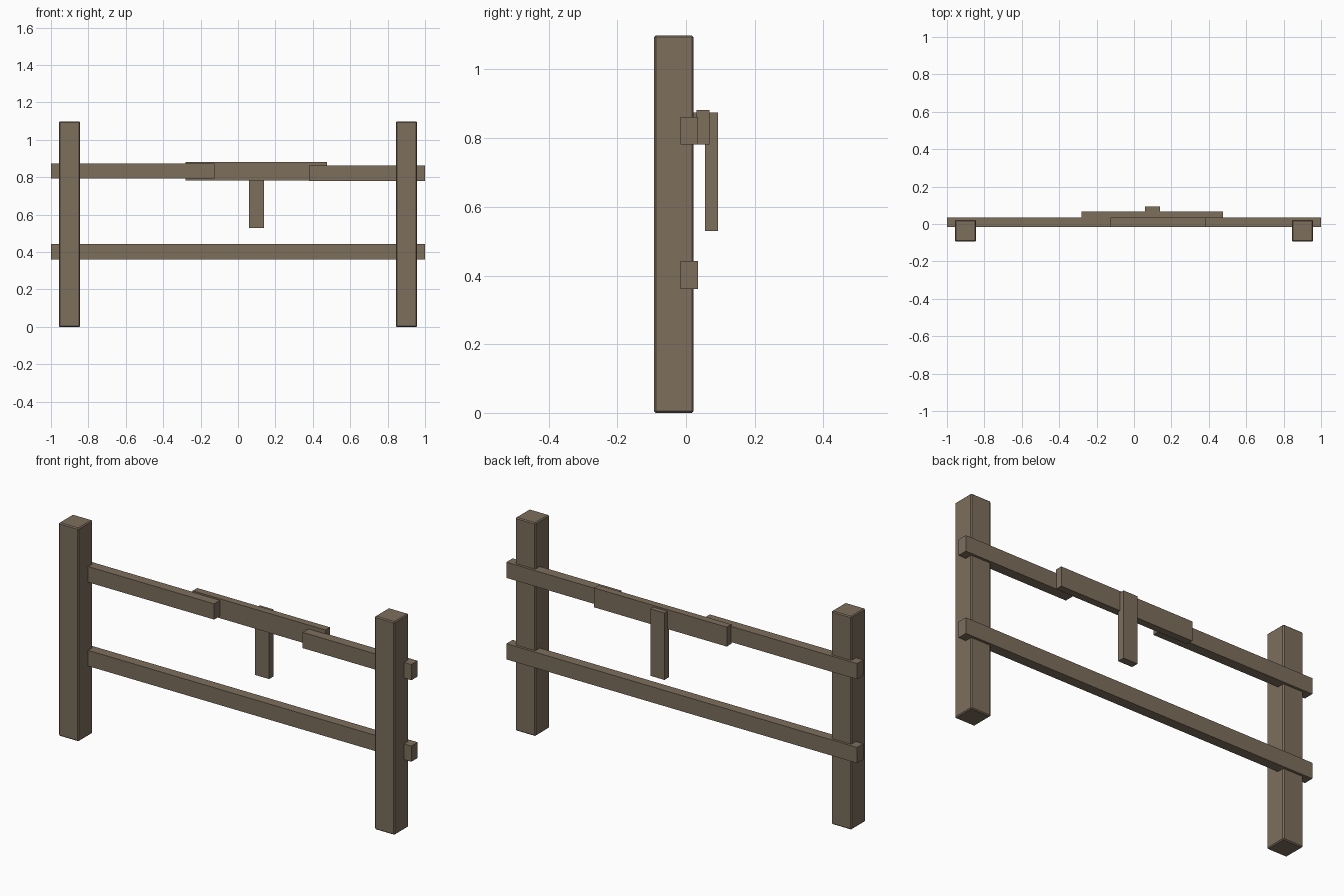
import bpy, bmesh

if "Cube" in bpy.data.objects:
    bpy.data.objects.remove(bpy.data.objects["Cube"])

wood = bpy.data.materials.new("weathered_wood")
wood.diffuse_color = (0.205, 0.156, 0.108, 1)
wood.use_nodes = True
wood.node_tree.nodes["Principled BSDF"].inputs["Base Color"].default_value = wood.diffuse_color


def beam(name, x, y, z, bevel=0.0):
    """Box spanning the given (min, max) ranges, optionally chamfered."""
    bm = bmesh.new()
    bmesh.ops.create_cube(bm, size=1)
    for v in bm.verts:
        v.co = [r[0] if c < 0 else r[1] for c, r in zip(v.co, (x, y, z))]
    if bevel:
        bmesh.ops.bevel(bm, geom=bm.edges[:], offset=bevel, segments=1, affect='EDGES')
    me = bpy.data.meshes.new(name)
    bm.to_mesh(me)
    bm.free()
    me.materials.append(wood)
    ob = bpy.data.objects.new(name, me)
    bpy.context.collection.objects.link(ob)


# Two chamfered square posts
for name, cx in (("left_post", -0.901), ("right_post", 0.901)):
    beam(name, (cx - 0.057, cx + 0.057), (-0.093, 0.022), (0, 1.099), 0.005)

# Full lower rail and the broken upper rail
rail_y = (-0.016, 0.035)
beam("lower_rail", (-1, 1), rail_y, (0.361, 0.442))
beam("upper_rail_left", (-1, -0.125), rail_y, (0.793, 0.874))
beam("upper_rail_right", (0.38, 1), rail_y, (0.781, 0.862))

# Repair plank behind the gap, with a hanging batten
beam("repair_plank", (-0.28, 0.477), (0.031, 0.068), (0.782, 0.882))
beam("hanging_batten", (0.058, 0.138), (0.056, 0.093), (0.529, 0.874))
